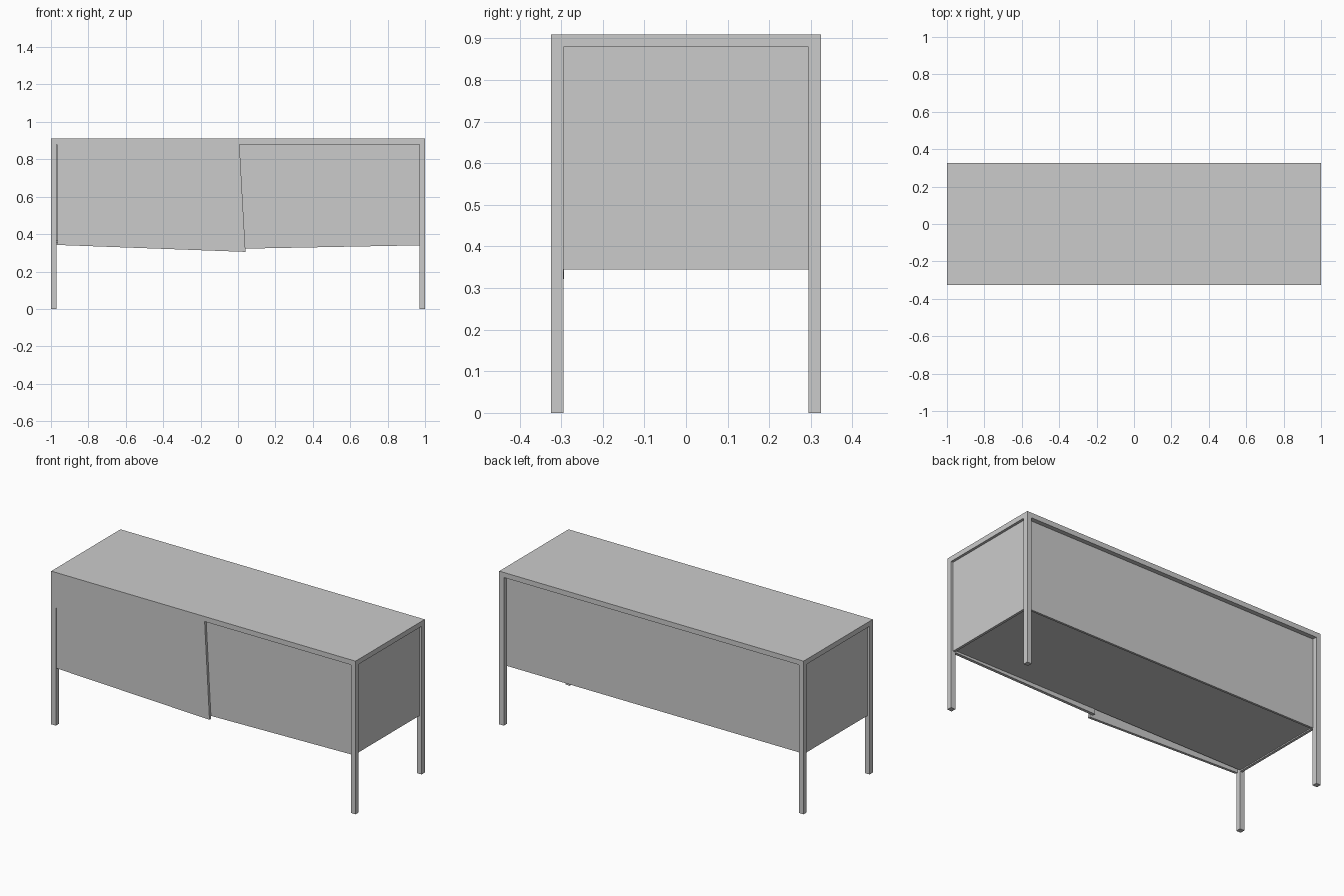
import bpy, bmesh

if "Cube" in bpy.data.objects:
    bpy.data.objects.remove(bpy.data.objects["Cube"])

HX, HY, H, T = 1.0, 0.325, 0.91, 0.03   # half sizes, height, bar thickness
LOW = 0.345                             # underside of the body


def prism(name, profile, y0, y1):
    """Extrude an x/z outline from y0 to y1."""
    bm = bmesh.new()
    face = bm.faces.new([bm.verts.new((x, y0, z)) for x, z in profile])
    ext = bmesh.ops.extrude_face_region(bm, geom=[face])
    verts = [g for g in ext["geom"] if isinstance(g, bmesh.types.BMVert)]
    bmesh.ops.translate(bm, verts=verts, vec=(0, y1 - y0, 0))
    bmesh.ops.recalc_face_normals(bm, faces=bm.faces)
    mesh = bpy.data.meshes.new(name)
    bm.to_mesh(mesh)
    bm.free()
    obj = bpy.data.objects.new(name, mesh)
    bpy.context.collection.objects.link(obj)
    return obj


def box(name, x0, x1, y0, y1, z0, z1):
    return prism(name, [(x0, z0), (x1, z0), (x1, z1), (x0, z1)], y0, y1)


# top slab, forming the upper rim
box("top", -HX, HX, -HY, HY, H - T, H)

# square corner legs and recessed end panels
for sx, side in ((-1, "left"), (1, "right")):
    xs = sorted((sx * HX, sx * (HX - T)))
    for sy, end in ((-1, "front"), (1, "back")):
        ys = sorted((sy * HY, sy * (HY - T)))
        box(f"{end}_{side}_leg", *xs, *ys, 0, H - T)
    xs = sorted((sx * (HX - 0.015), sx * (HX - T)))
    box(f"{side}_panel", *xs, -HY + T, HY - T, LOW, H - T)

# back and bottom panels
box("back_panel", T - HX, HX - T, HY - T - 0.01, HY - 0.027, LOW, H - T)
box("bottom_panel", T - HX, HX - T, T - HY, HY - T - 0.01, LOW + 0.007, LOW + 0.02)

# sagging doors, the left one overlapping the right one
prism("left_door", [(-0.968, H - T), (-0.965, 0.342), (0.04, 0.305), (0.008, H - T)],
      -HY, -HY + 0.015)
prism("right_door", [(0.0, H - T), (0.02, 0.322), (HX - T, 0.34), (HX - T, H - T)],
      -HY + 0.015, -HY + 0.032)
